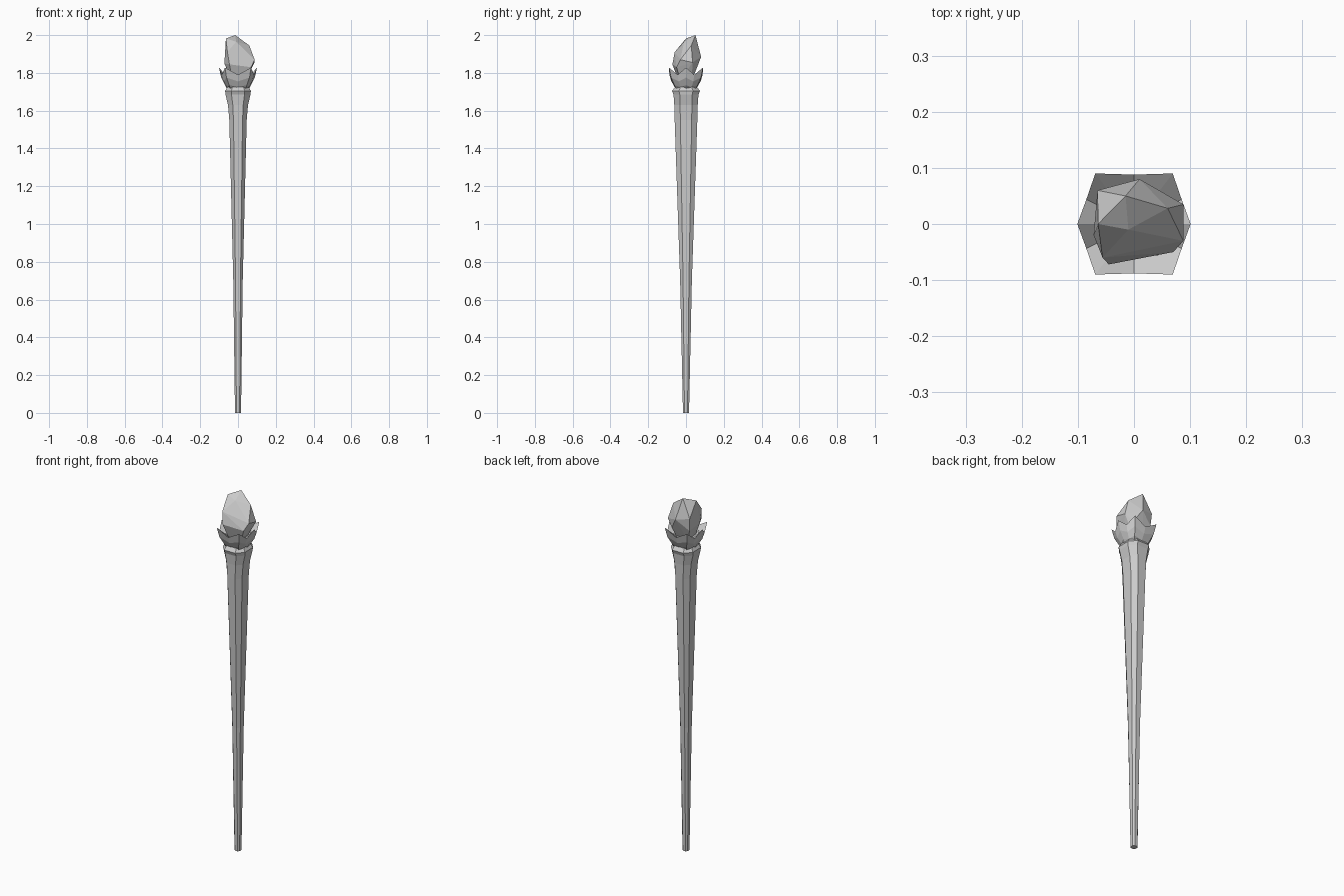
import bpy, bmesh
from math import cos, sin, pi

if "Cube" in bpy.data.objects:
    bpy.data.objects.remove(bpy.data.objects["Cube"])


def finish(bm, name):
    bmesh.ops.recalc_face_normals(bm, faces=bm.faces)
    me = bpy.data.meshes.new(name)
    bm.to_mesh(me)
    bm.free()
    ob = bpy.data.objects.new(name, me)
    bpy.context.collection.objects.link(ob)
    return ob


def loft(name, rings):
    """Skin a stack of equal-count rings and cap both ends."""
    bm = bmesh.new()
    vs = [[bm.verts.new(p) for p in r] for r in rings]
    n = len(vs[0])
    for a, b in zip(vs, vs[1:]):
        for i in range(n):
            j = (i + 1) % n
            bm.faces.new((a[i], a[j], b[j], b[i]))
    bm.faces.new(vs[0][::-1])
    bm.faces.new(vs[-1])
    return finish(bm, name)


# Tapered eight-sided shaft with a flared head: (z, half width x, half width y)
section = [(1, .5), (.52, 1), (-.52, 1), (-1, .5),
           (-1, -.5), (-.52, -1), (.52, -1), (1, -.5)]
profile = [(0, .016, .016), (.7, .025, .031), (1.55, .046, .06),
           (1.63, .053, .062), (1.685, .066, .066), (1.705, .068, .074),
           (1.725, .056, .058)]
loft("shaft", [[(x * sx, y * sy, z) for x, y in section] for z, sx, sy in profile])


# Crown-like cup: six rim points with lower notches between them
def cup_ring(scale, z_peak, z_notch):
    pts = []
    for i in range(12):
        a = i * pi / 6
        if i % 2 == 0:
            x, y, z = cos(a) * (.101 if i % 6 == 0 else .138), sin(a) * .104, z_peak
        else:
            x, y, z = cos(a) * .098, sin(a) * .088, z_notch
        pts.append((x * scale, y * scale, z))
    return pts


loft("cup", [cup_ring(.58, 1.715, 1.725), cup_ring(.68, 1.735, 1.725),
             cup_ring(.88, 1.775, 1.755), cup_ring(1, 1.828, 1.79),
             cup_ring(.62, 1.785, 1.77)])

# Irregular cut crystal seated in the cup
points = [(-.015, .05, 2.0), (-.064, .0, 1.982), (-.01, -.01, 1.965),
          (.06, .028, 1.945), (-.065, .06, 1.9), (.01, .08, 1.885),
          (.088, .035, 1.855), (.088, -.03, 1.87), (.07, -.05, 1.83),
          (0, -.06, 1.84), (-.045, -.072, 1.845), (-.056, -.06, 1.91),
          (-.072, -.02, 1.85), (-.06, .055, 1.83), (.05, .055, 1.82),
          (.035, .03, 1.76), (-.035, .03, 1.76), (-.03, -.04, 1.76), (.04, -.03, 1.76)]
bm = bmesh.new()
for p in points:
    bm.verts.new(p)
res = bmesh.ops.convex_hull(bm, input=bm.verts[:])
loose = [v for v in bm.verts if not v.link_faces]
bmesh.ops.delete(bm, geom=loose, context='VERTS')
finish(bm, "crystal")
